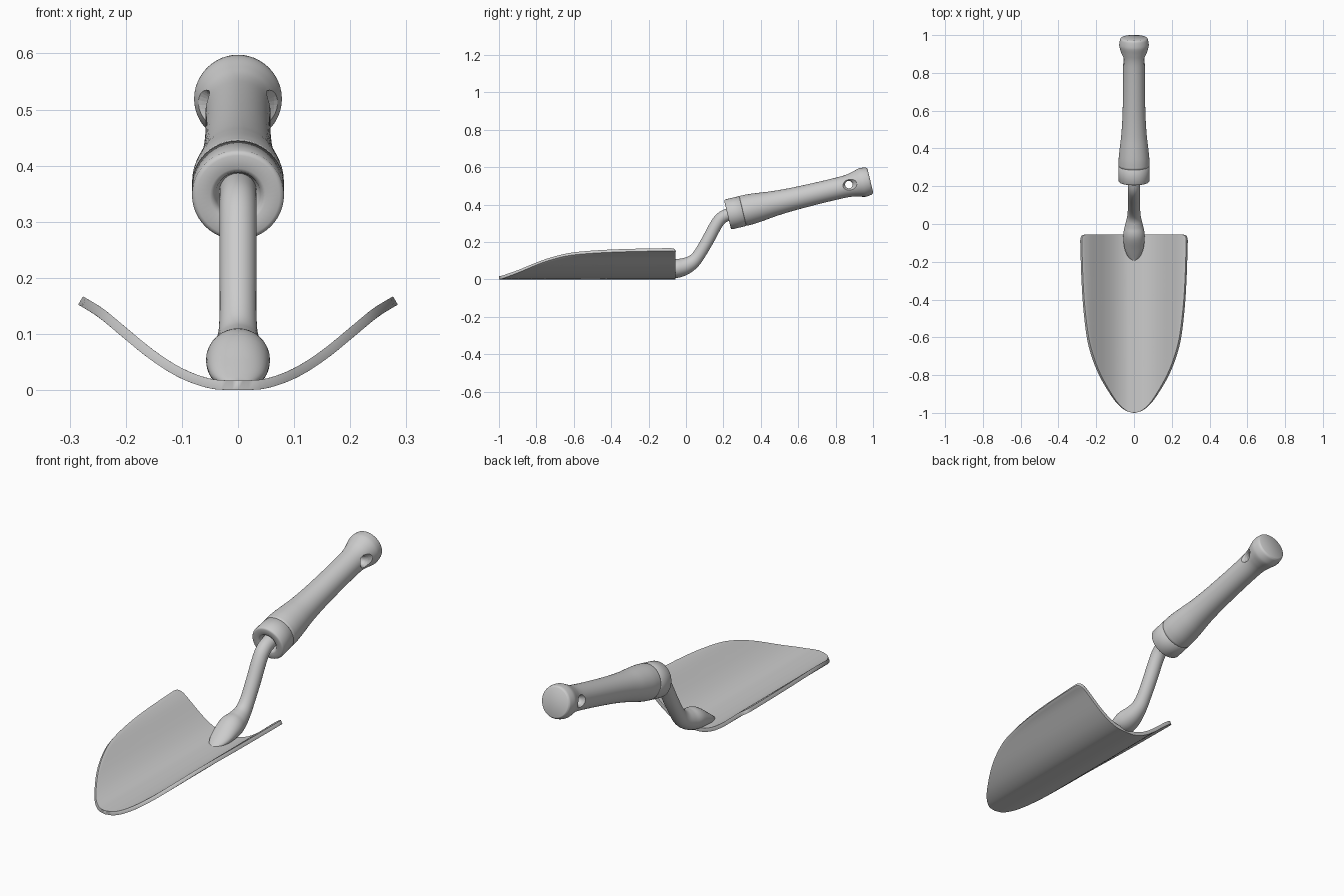
import bpy, bmesh, math
from mathutils import Vector

if "Cube" in bpy.data.objects:
    bpy.data.objects.remove(bpy.data.objects["Cube"])


def smooth_path(pts, n=6):
    """Catmull-Rom interpolation through tuples of any size."""
    pts = [Vector(p) for p in pts]
    ext = [2 * pts[0] - pts[1]] + pts + [2 * pts[-1] - pts[-2]]
    out = []
    for a, b, c, d in zip(ext, ext[1:], ext[2:], ext[3:]):
        for k in range(n):
            t = k / n
            out.append(0.5 * (2 * b + (c - a) * t + (2 * a - 5 * b + 4 * c - d) * t * t
                              + (3 * b - a - 3 * c + d) * t ** 3))
    return out + [pts[-1]]


def lookup(curve, x):
    for a, b in zip(curve, curve[1:]):
        if x <= b[0]:
            return a[1] + (b[1] - a[1]) * (x - a[0]) / (b[0] - a[0])
    return curve[-1][1]


def finish(name, bm):
    mesh = bpy.data.meshes.new(name)
    bm.to_mesh(mesh)
    bm.free()
    obj = bpy.data.objects.new(name, mesh)
    bpy.context.collection.objects.link(obj)
    return obj


def loft(name, rings, n=48):
    """Skin rings of (centre, u axis, v axis), capped at both ends."""
    bm = bmesh.new()
    loops = []
    for c, u, v in rings:
        angs = [2 * math.pi * k / n for k in range(n)]
        loops.append([bm.verts.new(c + u * math.cos(a) + v * math.sin(a)) for a in angs])
    for a, b in zip(loops, loops[1:]):
        for k in range(n):
            m = (k + 1) % n
            bm.faces.new((a[k], a[m], b[m], b[k]))
    bm.faces.new(loops[0])
    bm.faces.new(loops[-1])
    bmesh.ops.recalc_face_normals(bm, faces=bm.faces)
    return finish(name, bm)


def shade(obj, angle):
    bpy.ops.object.select_all(action='DESELECT')
    obj.select_set(True)
    bpy.context.view_layer.objects.active = obj
    bpy.ops.object.shade_smooth_by_angle(angle=math.radians(angle))


# Blade: one dished cross-section trimmed by a pointed outline
section = smooth_path([(0, 0), (0.05, 0.003), (0.104, 0.022), (0.157, 0.055),
                       (0.21, 0.098), (0.25, 0.131), (0.286, 0.153)])
outline = smooth_path([(0, -1), (0.04, -0.99), (0.085, -0.955), (0.13, -0.895),
                       (0.185, -0.8), (0.225, -0.7), (0.25, -0.6), (0.268, -0.45),
                       (0.278, -0.3), (0.284, -0.12), (0.284, -0.08),
                       (0.277, -0.062), (0.26, -0.055)], 4)
COLS = 40
bm = bmesh.new()
rows = []
for w, y in outline:
    xs = [w * (2 * j / COLS - 1) for j in range(COLS + 1)]
    rows.append([bm.verts.new((x, y, lookup(section, abs(x)))) for x in xs])
for a, b in zip(rows, rows[1:]):
    for j in range(COLS):
        bm.faces.new((a[j], a[j + 1], b[j + 1], b[j]))
bmesh.ops.remove_doubles(bm, verts=bm.verts, dist=0.0001)
blade = finish("blade", bm)
solid = blade.modifiers.new("thickness", 'SOLIDIFY')
solid.thickness = 0.017
solid.offset = 1
bev = blade.modifiers.new("rim", 'BEVEL')
bev.width = 0.004
bev.segments = 2
bev.limit_method = 'ANGLE'
bev.angle_limit = math.radians(50)
shade(blade, 40)

# Shank: flared socket sunk in the blade, rising through an S-bend (y, z, side radius, height radius)
stations = smooth_path([(-0.195, 0.011, 0.008, 0.005), (-0.175, 0.015, 0.03, 0.013),
                        (-0.13, 0.03, 0.05, 0.028), (-0.06, 0.055, 0.057, 0.049),
                        (-0.01, 0.068, 0.048, 0.046), (0.035, 0.092, 0.037, 0.038),
                        (0.07, 0.132, 0.033, 0.033), (0.115, 0.207, 0.033, 0.033),
                        (0.16, 0.29, 0.033, 0.033), (0.19, 0.328, 0.033, 0.033),
                        (0.23, 0.348, 0.033, 0.033), (0.3, 0.364, 0.033, 0.033)], 5)
rings = []
for i, (y, z, rx, rz) in enumerate(stations):
    p, q = stations[max(i - 1, 0)], stations[min(i + 1, len(stations) - 1)]
    t = Vector((0, q[0] - p[0], q[1] - p[1])).normalized()
    rings.append((Vector((0, y, z)), Vector((rx, 0, 0)), Vector((0, -t.z, t.y)) * rz))
shade(loft("shank", rings, 32), 50)

# Tilted handle axis shared by the ferrule, grip and hole
TILT = math.radians(13.4)
AXIS = Vector((0, math.cos(TILT), math.sin(TILT)))
UP = Vector((0, -math.sin(TILT), math.cos(TILT)))
START = Vector((0, 0.222, 0.346))


def turned(name, profile):
    return loft(name, [(START + AXIS * t, Vector((r, 0, 0)), UP * r) for t, r in profile])


# Ferrule with a recessed mouth around the shank
ferrule = turned("ferrule", [(0.04, 0.03), (0.03, 0.036), (0.012, 0.04), (0.003, 0.044),
                             (0, 0.05), (0, 0.074), (0.002, 0.079), (0.007, 0.082),
                             (0.081, 0.082), (0.084, 0.079), (0.084, 0.03)])
shade(ferrule, 50)

# Waisted grip with a flared, rounded butt
body = smooth_path([(0.088, 0.082), (0.13, 0.081), (0.19, 0.075), (0.26, 0.067),
                    (0.36, 0.061), (0.5, 0.058), (0.62, 0.058), (0.67, 0.061),
                    (0.705, 0.069), (0.735, 0.077), (0.752, 0.078), (0.775, 0.074),
                    (0.783, 0.069)], 5)
grip = turned("grip", [(0.084, 0.03), (0.084, 0.079)] + [tuple(p) for p in body] + [(0.785, 0.066)])

# Hanging hole with flared mouths
HOLE = START + AXIS * 0.668 + UP * 0.006
cut = [(-0.09, 0.06), (-0.064, 0.038), (-0.055, 0.029), (-0.046, 0.023), (-0.035, 0.02)]
cut += [(-x, r) for x, r in reversed(cut)]
cutter = loft("hole_cutter", [(HOLE + Vector((x, 0, 0)), AXIS * r, UP * r) for x, r in cut], 32)
cutter.hide_render = True
cutter.hide_set(True)
boolean = grip.modifiers.new("hole", 'BOOLEAN')
boolean.operation = 'DIFFERENCE'
boolean.solver = 'EXACT'
boolean.object = cutter
shade(grip, 40)
